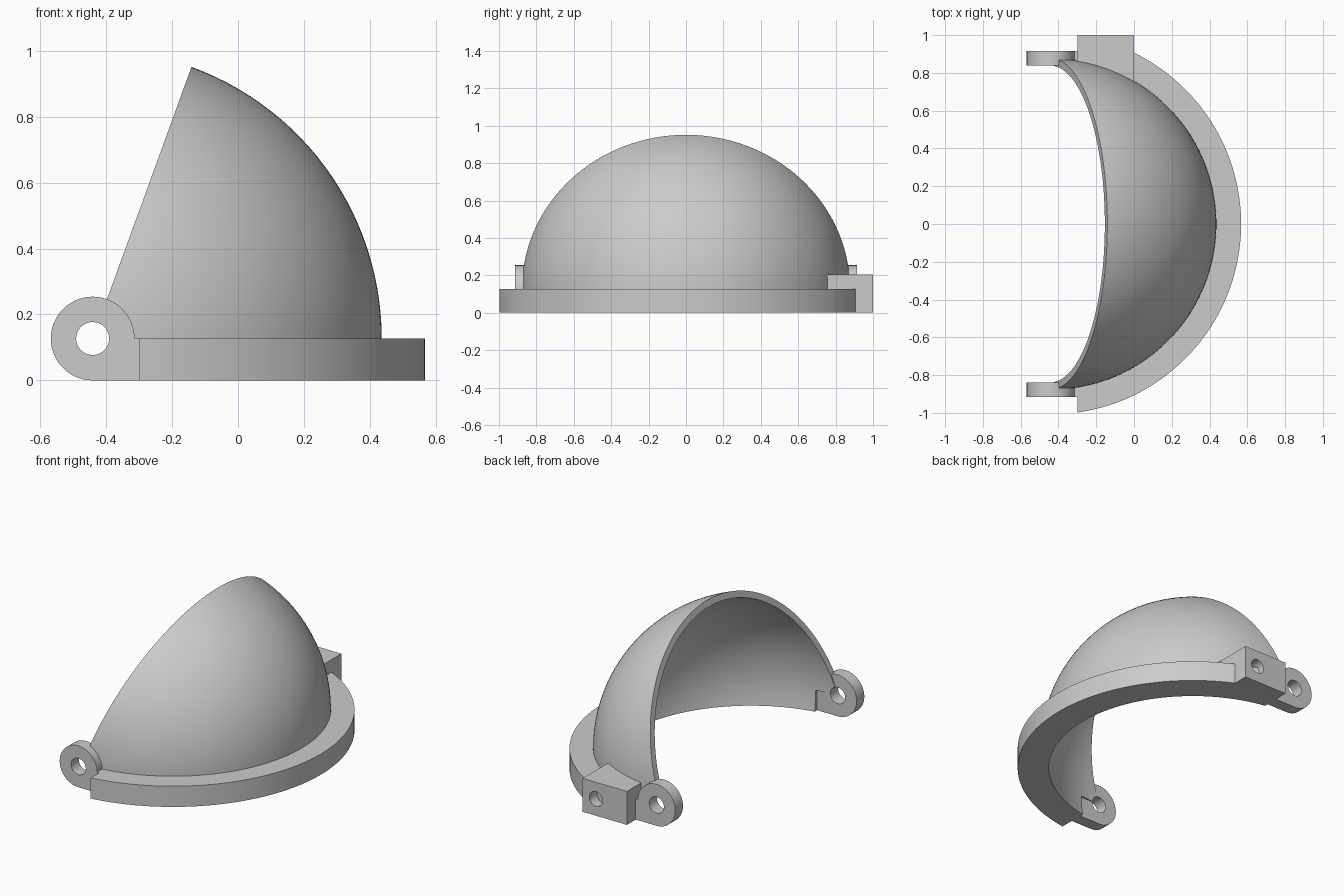
import bpy, bmesh
from math import sin, cos, asin, acos, atan2, sqrt, radians, pi

if "Cube" in bpy.data.objects:
    bpy.data.objects.remove(bpy.data.objects["Cube"])

# Shared dimensions: everything turns about one hinge axis along y
CX, CZ = -0.441, 0.127      # hinge axis position
R_OUT, R_IN = 0.877, 0.838  # shell radii
R_FLANGE = 1.008
X_END = -0.3                # flat ends of the flange
PIN = 0.05                  # hinge hole radius

grey = bpy.data.materials.new("plain grey")
grey.use_nodes = True
colour = (0.6, 0.6, 0.6, 1)
grey.diffuse_color = colour
grey.node_tree.nodes["Principled BSDF"].inputs["Base Color"].default_value = colour


def span(a, b, n):
    return [a + (b - a) * i / (n - 1) for i in range(n)]


def sweep(name, sections, closed=False):
    """Skin sections; each is an outer row followed by the reversed inner row."""
    bm = bmesh.new()
    rings = [[bm.verts.new(p) for p in s] for s in sections]
    m = len(rings[0])
    pairs = list(zip(rings, rings[1:]))
    if closed:
        pairs.append((rings[-1], rings[0]))
    for a, b in pairs:
        for i in range(m):
            j = (i + 1) % m
            bm.faces.new((a[i], a[j], b[j], b[i]))
    if not closed:
        for r in (rings[0], rings[-1]):
            for i in range(m // 2 - 1):
                bm.faces.new((r[i], r[i + 1], r[m - 2 - i], r[m - 1 - i]))
    bmesh.ops.recalc_face_normals(bm, faces=bm.faces)
    mesh = bpy.data.meshes.new(name)
    bm.to_mesh(mesh)
    bm.free()
    mesh.materials.append(grey)
    obj = bpy.data.objects.new(name, mesh)
    bpy.context.collection.objects.link(obj)
    return obj


# Spherical shell: a 70 degree wedge between the two hinge holes
def shell_row(r, t, phis):
    pole = asin(PIN / r)
    theta = pole + (pi - 2 * pole) * t
    return [(CX + r * sin(theta) * cos(p), r * cos(theta),
             CZ + r * sin(theta) * sin(p)) for p in phis]


phis = span(0, radians(70), 28)
shell = sweep("shell", [shell_row(R_OUT, t, phis) + shell_row(R_IN, t, phis[::-1])
                        for t in span(0, 1, 81)])


# Flange: flat rim whose bore continues the inside of the shell
def flange_point(r, z, t):
    a = t * acos((X_END - CX) / r)
    return (CX + r * cos(a), r * sin(a), z)


heights = span(0, CZ, 5)
flange = sweep("flange", [
    [flange_point(R_FLANGE, z, t) for z in heights] +
    [flange_point(sqrt(R_IN ** 2 - (CZ - z) ** 2), z, t) for z in heights[::-1]]
    for t in span(-1, 1, 97)])


# Hinge lugs: round eyes with a square foot reaching the flange
def lug_radius(a):
    if a <= 1.5 * pi:
        return CZ
    return min(0.15 / max(cos(a), 1e-6), CZ / max(-sin(a), 1e-6))


angles = sorted(span(0, 2 * pi, 61) + [2 * pi + atan2(-CZ, 0.15)])
for side, label in ((1, "back"), (-1, "front")):
    y0, y1 = side * 0.84, side * 0.915
    sections = []
    for a in angles:
        r = lug_radius(a)
        sections.append([(CX + q * cos(a), y, CZ + q * sin(a))
                         for q, y in ((r, y0), (r, y1), (PIN, y1), (PIN, y0))])
    sweep(label + "_hinge_lug", sections, closed=True)

# Lever block: hugs the shell, with a blind screw hole in its outer face
block = sweep("lever_block", [
    [(x, 1, 0), (x, 1, 0.205), (x, y, 0.205), (x, y, 0)]
    for x in span(X_END, 0, 13) for y in [sqrt(0.855 ** 2 - (x - CX) ** 2)]])
bpy.ops.mesh.primitive_cylinder_add(vertices=32, radius=0.045, depth=0.3,
                                    location=(-0.09, 1, 0.103),
                                    rotation=(pi / 2, 0, 0))
cutter = bpy.context.object
cutter.name = "screw_hole_cutter"
cutter.hide_render = True
cutter.data.materials.append(grey)
cut = block.modifiers.new("screw hole", "BOOLEAN")
cut.operation = "DIFFERENCE"
cut.object = cutter
bpy.context.view_layer.objects.active = block
bpy.ops.object.modifier_apply(modifier=cut.name)
bpy.data.objects.remove(cutter)

# Smooth shading with crisp edges
bpy.ops.object.select_all(action="DESELECT")
for obj in bpy.context.collection.objects:
    if obj.type == "MESH":
        obj.select_set(True)
bpy.context.view_layer.objects.active = shell
bpy.ops.object.shade_smooth_by_angle(angle=radians(30))
